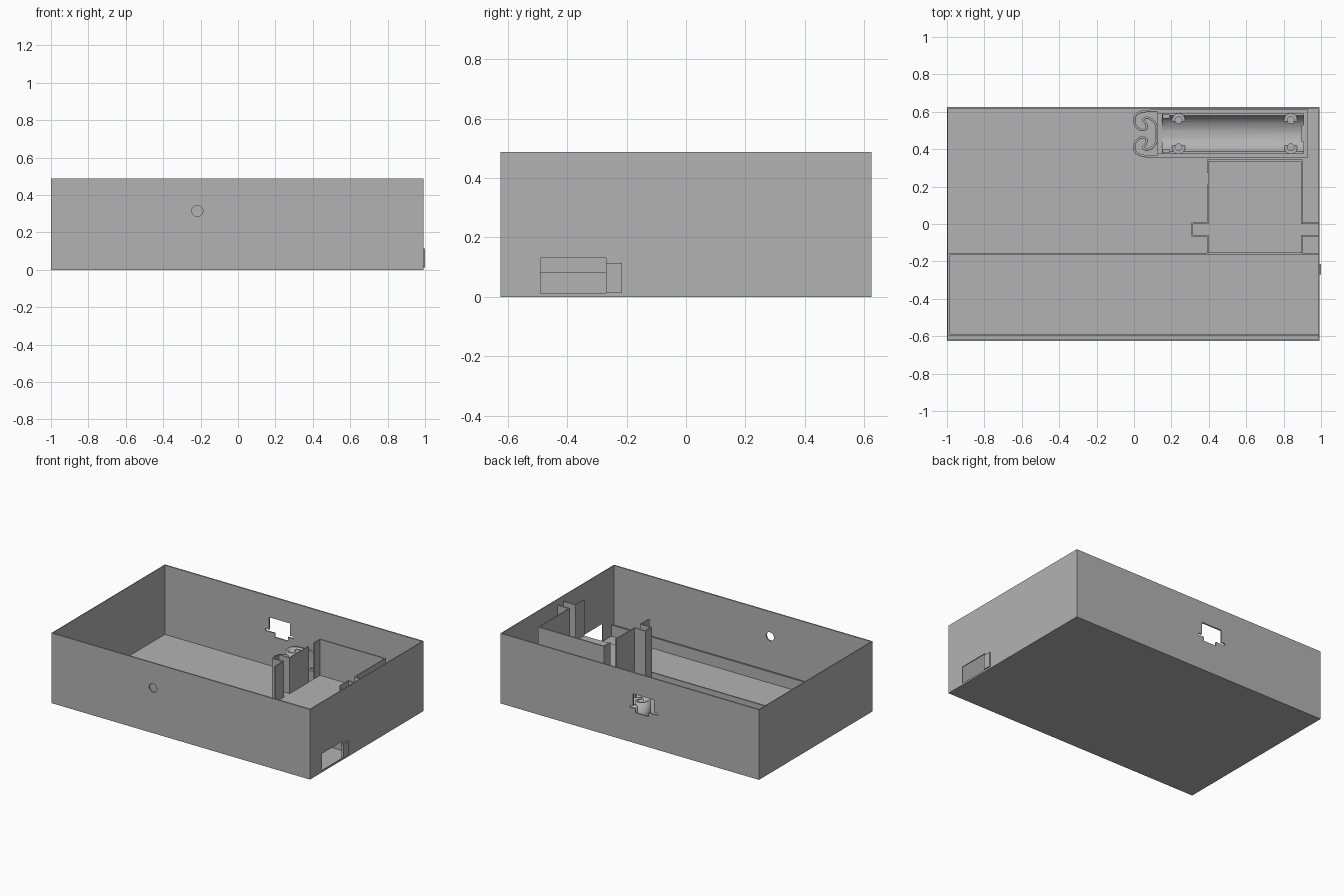
import bpy, bmesh, math
from mathutils import Vector

if "Cube" in bpy.data.objects:
    bpy.data.objects.remove(bpy.data.objects["Cube"], do_unlink=True)

grey = bpy.data.materials.new("plain_grey")
grey.use_nodes = True
grey.diffuse_color = (0.45, 0.45, 0.45, 1)
grey.node_tree.nodes["Principled BSDF"].inputs["Base Color"].default_value = (0.45, 0.45, 0.45, 1)


def make_object(name, bm):
    bmesh.ops.recalc_face_normals(bm, faces=bm.faces)
    mesh = bpy.data.meshes.new(name)
    bm.to_mesh(mesh)
    bm.free()
    mesh.materials.append(grey)
    obj = bpy.data.objects.new(name, mesh)
    bpy.context.collection.objects.link(obj)
    return obj


def add_box(bm, x, y, z):
    verts = bmesh.ops.create_cube(bm, size=1)["verts"]
    for v in verts:
        v.co = Vector([(r[0] + r[1]) / 2 + c * (r[1] - r[0]) for r, c in zip((x, y, z), v.co)])


def boxes(name, *ranges):
    bm = bmesh.new()
    for r in ranges:
        add_box(bm, *r)
    return make_object(name, bm)


def cylinder(name, centre, r1, r2, depth, axis="Z"):
    bm = bmesh.new()
    bmesh.ops.create_cone(bm, cap_ends=True, segments=32, radius1=r1, radius2=r2, depth=depth)
    obj = make_object(name, bm)
    obj.location = centre
    if axis == "Y":
        obj.rotation_euler.x = math.pi / 2
    return obj


def cut(target, *cutters):
    bpy.context.view_layer.objects.active = target
    for c in cutters:
        c.hide_render = True
        mod = target.modifiers.new("cut", "BOOLEAN")
        mod.operation, mod.solver, mod.object = "DIFFERENCE", "EXACT", c
        bpy.context.view_layer.update()
        bpy.ops.object.modifier_apply(modifier=mod.name)
        bpy.data.objects.remove(c, do_unlink=True)


# Open case with thin walls
L, R, D, H = -1.0, 0.992, 0.625, 0.488
case = boxes("case", ((L, R), (-D, D), (0, H)))
cut(case,
    boxes("cavity", ((L + .006, R - .006), (-D + .01, D - .01), (.006, H + .1))),
    # Round hole in the front wall
    cylinder("front_hole", (-.217, -D, .315), .03, .03, .08, "Y"),
    # Rectangular port in the right-hand end wall
    boxes("end_port", ((.95, 1.05), (-.49, -.27), (.012, .13))),
    # Stepped socket opening in the back wall
    boxes("socket_main", ((-.19, -.03), (.6, .65), (.25, .34))),
    boxes("socket_slot", ((-.218, -.005), (.6, .65), (.24, .254))),
    boxes("socket_notch", ((-.147, -.047), (.6, .65), (.212, .246))))

# Tab beside the port
boxes("port_tab", ((R - .002, 1.0), (-.27, -.215), (.012, .113)))

# Low rails around the front tray
boxes("tray_rails",
      ((L + .006, R - .006), (-.165, -.155), (.004, .083)),
      ((L + .006, R - .006), (-.6, -.588), (.004, .083)),
      ((L + .005, L + .016), (-.6, -.155), (.004, .083)))

# Raised platform with channels on both sides
boxes("platform",
      ((.395, .9), (-.155, .34), (.004, .2)),
      ((.315, .395), (-.06, 0), (.004, .2)),
      ((.9, R - .004), (-.06, 0), (.004, .2)))

# Tall walls around the platform
T, B, W = .45, .004, .008
boxes("platform_walls",
      ((.39, .9), (.335, .345), (B, T)),
      ((.39, .39 + W), (.274, .34), (B, T)),
      ((.39, .39 + W), (0, .21), (B, T)),
      ((.39, .39 + W), (-.155, -.06), (B, T)),
      ((.9 - W, .9), (0, .34), (B, T)),
      ((.9 - W, .9), (-.155, -.06), (B, T)))
boxes("channel_walls",
      ((.308, .308 + W), (-.066, .006), (B, T)),
      ((.308, .398), (0, W), (B, T)),
      ((.308, .398), (-.06 - W, -.06), (B, T)),
      ((.892, R - .004), (0, W), (B, T)),
      ((.892, R - .004), (-.06 - W, -.06), (B, T)))

# Cell holder: tray with a rounded bed and sunk screw holes
CY, TOP = .483, .2
holder = boxes("cell_holder", ((.125, .93), (.355, .611), (.004, TOP)))
bed = cylinder("bed", (.52, CY, .135), .107, .107, .77)
bed.rotation_euler.y = math.pi / 2
cut(holder, bed,
    boxes("holder_cavity", ((.135, .905), (CY - .107, CY + .107), (.09, TOP + .1))),
    boxes("spring_opening", ((.1, .15), (CY - .107, CY + .107), (.03, TOP + .1))))
for x in (.238, .838):
    for side in (-1, 1):
        y = CY + side * .072
        cut(holder, cylinder("screw_head", (x, y, .11), .035, .035, .12),
            cylinder("screw_shaft", (x, y, .03), .018, .018, .06))
for side in (-1, 1):
    y = CY + side * .093
    cut(holder, boxes("wire_slot", ((.155, .19), (y - .008, y + .008), (.03, .12))))

# Contact plates at both ends of the holder
boxes("contact_plates",
      ((.118, .128), (CY - .045, CY + .045), (.01, TOP)),
      ((.895, .91), (CY - .045, CY + .045), (.03, TOP)))

# Curled spring arms, mirrored about the holder axis
half = [(.14, .122), (.05, .122), (.002, .1), (.0, .05), (.035, .016), (.07, .025),
        (.065, .055), (.045, .075), (.07, .09), (.105, .07), (.122, .04), (.122, 0)]
path = [Vector((x, CY + y)) for x, y in half]
path += [Vector((x, CY - y)) for x, y in reversed(half[:-1])]
for _ in range(3):
    smooth = [path[0]]
    for a, b in zip(path, path[1:]):
        smooth += [a.lerp(b, .25), a.lerp(b, .75)]
    path = smooth + [path[-1]]
bm = bmesh.new()
low = [bm.verts.new((p.x, p.y, .006)) for p in path]
high = [bm.verts.new((p.x, p.y, TOP)) for p in path]
for i in range(len(path) - 1):
    bm.faces.new((low[i], low[i + 1], high[i + 1], high[i]))
spring = make_object("spring_arms", bm)
solid = spring.modifiers.new("thickness", "SOLIDIFY")
solid.thickness, solid.offset = .012, 0

# Smooth the curved parts, keep the edges sharp
for obj in (spring, holder, case):
    bpy.ops.object.select_all(action="DESELECT")
    obj.select_set(True)
    bpy.context.view_layer.objects.active = obj
    bpy.ops.object.shade_smooth_by_angle(angle=math.radians(30))
